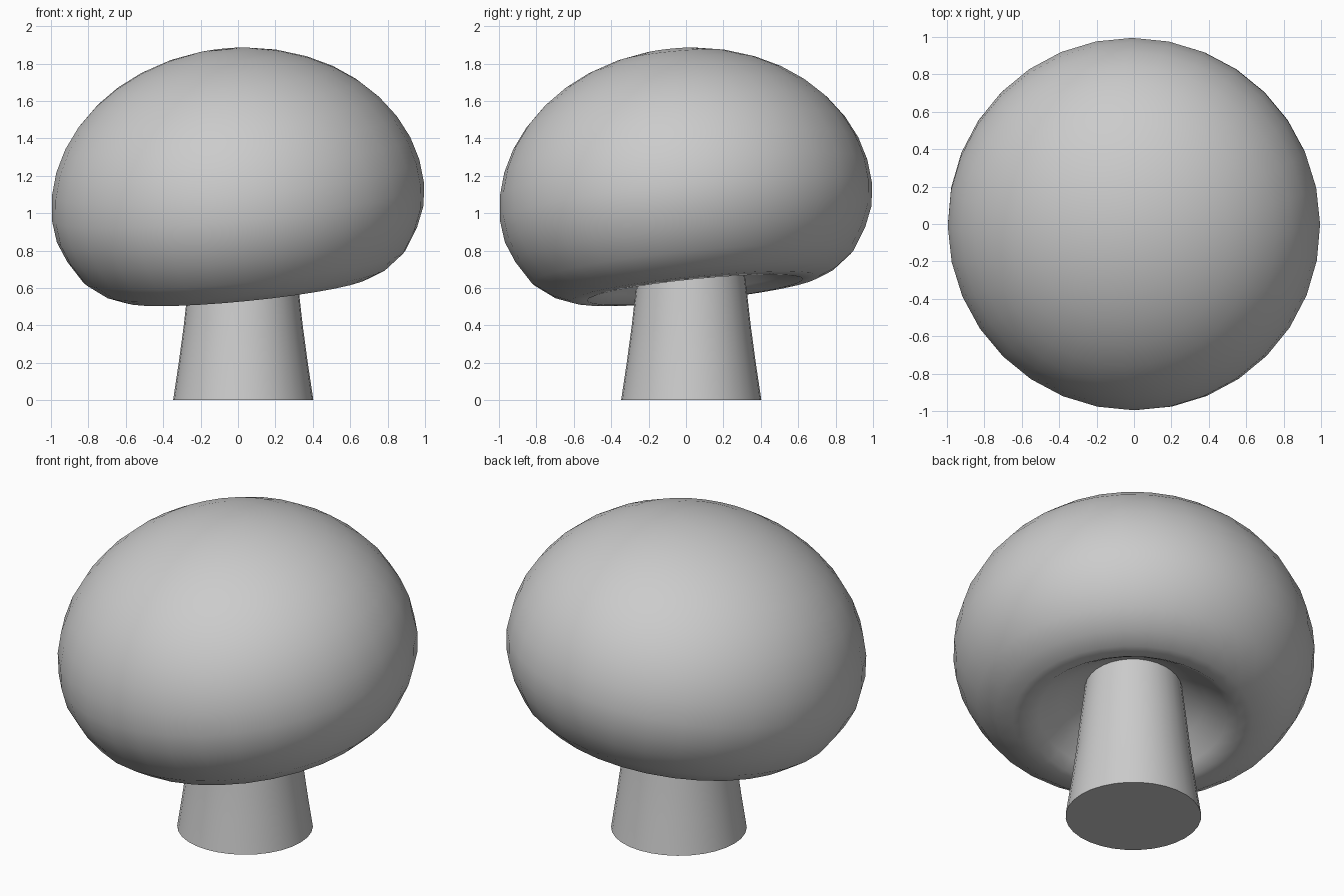
import bpy, bmesh
from math import sin, cos, pi, radians

if "Cube" in bpy.data.objects:
    bpy.data.objects.remove(bpy.data.objects["Cube"])


def lathe(name, profile, segments, location, rotation=(0, 0, 0), angle=60):
    """Revolve (radius, height) points about z; radius 0 makes a pole."""
    bm = bmesh.new()
    rings = []
    for r, z in profile:
        n = 1 if r == 0 else segments
        rings.append([bm.verts.new((r * cos(2 * pi * i / segments),
                                    r * sin(2 * pi * i / segments), z)) for i in range(n)])
    for a, b in zip(rings, rings[1:]):
        for i in range(segments):
            j = (i + 1) % segments
            quad = [a[i % len(a)], a[j % len(a)], b[j % len(b)], b[i % len(b)]]
            bm.faces.new(list(dict.fromkeys(quad)))
    bmesh.ops.recalc_face_normals(bm, faces=bm.faces)
    mesh = bpy.data.meshes.new(name)
    bm.to_mesh(mesh)
    bm.free()
    obj = bpy.data.objects.new(name, mesh)
    bpy.context.collection.objects.link(obj)
    obj.location = location
    obj.rotation_euler = rotation
    bpy.ops.object.select_all(action='DESELECT')
    obj.select_set(True)
    bpy.context.view_layer.objects.active = obj
    bpy.ops.object.shade_smooth_by_angle(angle=radians(angle))
    return obj


# Cap: half-ellipse dome, rolled lip, hollow underside, tilted to one side
steps = 10
dome = [(0, 0.822)] + [(sin(i * pi / 2 / steps), 0.822 * cos(i * pi / 2 / steps))
                       for i in range(1, steps + 1)]
lip = [(0.985, -0.12), (0.94, -0.23), (0.865, -0.35), (0.76, -0.43),
       (0.665, -0.468), (0.58, -0.475)]
hollow = [(0.52, -0.43), (0.40, -0.335), (0.27, -0.25), (0, -0.22)]
lathe("mushroom_cap", dome + lip + hollow, 32, (0, 0, 1.06), (0.1, -0.1, 0))

# Stem: flared foot, narrowing up into the cap
lathe("stem", [(0, 0), (0.375, 0), (0.345, 0.2), (0.318, 0.4), (0.3, 0.56),
               (0.262, 0.87), (0, 0.87)], 32, (0.028, 0.028, 0))
